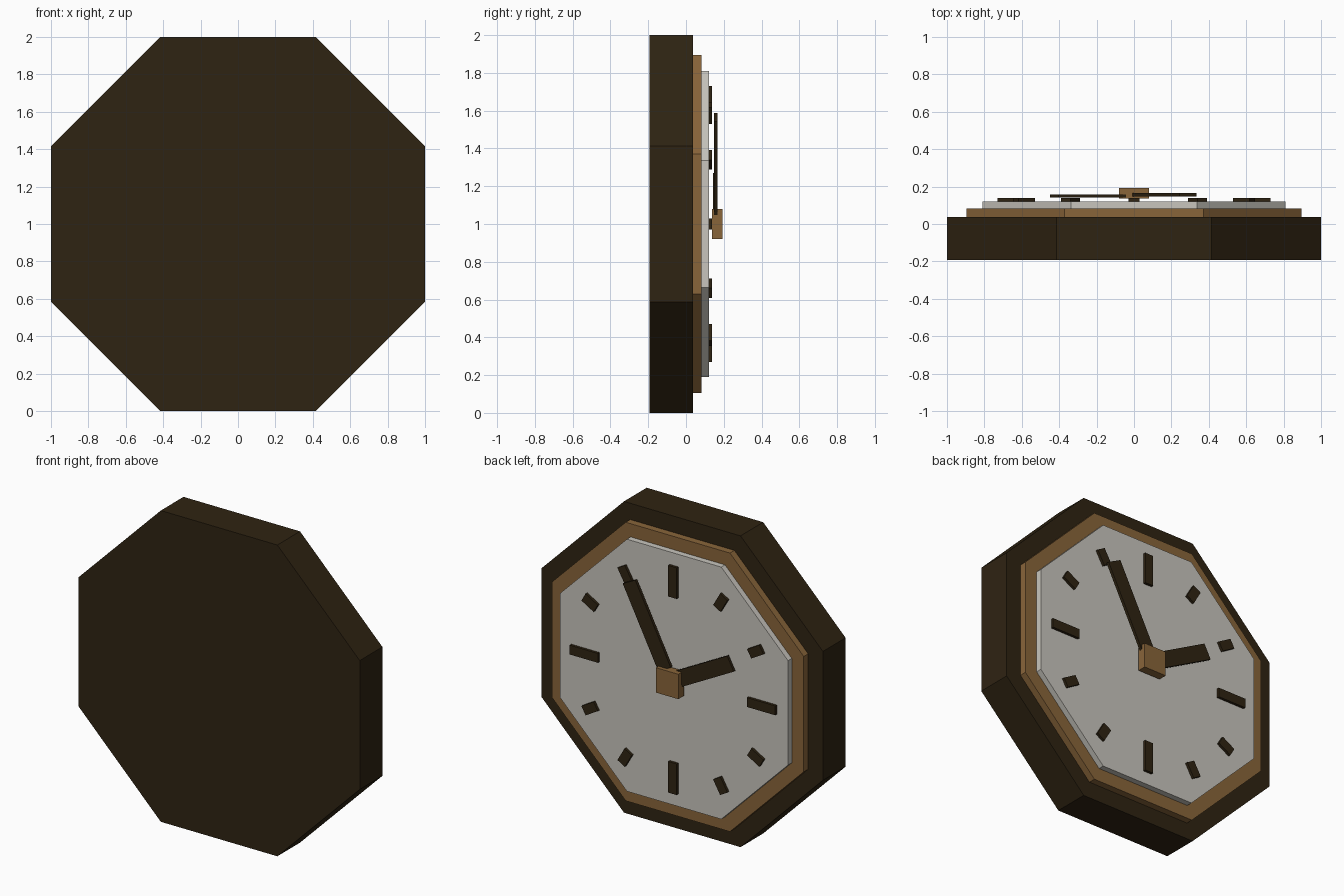
import bpy
import bmesh
from math import cos, pi, radians
from mathutils import Matrix

cube = bpy.data.objects.get("Cube")
if cube:
    bpy.data.objects.remove(cube, do_unlink=True)


def material(name, rgb):
    m = bpy.data.materials.new(name)
    m.use_nodes = True
    m.diffuse_color = (*rgb, 1)
    m.node_tree.nodes["Principled BSDF"].inputs["Base Color"].default_value = (*rgb, 1)
    return m


dark_wood = material("dark_wood", (0.028, 0.017, 0.006))
brass = material("brass", (0.25, 0.13, 0.042))
ivory = material("ivory", (0.58, 0.56, 0.51))


def add(name, bm, mat):
    mesh = bpy.data.meshes.new(name)
    bm.to_mesh(mesh)
    bm.free()
    mesh.materials.append(mat)
    obj = bpy.data.objects.new(name, mesh)
    obj.location.z = 1
    bpy.context.collection.objects.link(obj)


def octagon(name, apothem, y0, y1, mat):
    """Eight-sided slab lying between two depths."""
    bm = bmesh.new()
    r = apothem / cos(pi / 8)
    turn = Matrix.Rotation(pi / 2, 4, 'X') @ Matrix.Rotation(pi / 8, 4, 'Z')
    bmesh.ops.create_cone(bm, cap_ends=True, segments=8, radius1=r, radius2=r,
                          depth=y1 - y0,
                          matrix=Matrix.Translation((0, (y0 + y1) / 2, 0)) @ turn)
    add(name, bm, mat)


def bar(name, angle, r0, r1, width, y0, y1, mat):
    """Box running outward from the dial centre, angle measured from up to +x."""
    bm = bmesh.new()
    place = (Matrix.Rotation(radians(angle), 4, 'Y')
             @ Matrix.Translation((0, (y0 + y1) / 2, (r0 + r1) / 2))
             @ Matrix.Diagonal((width, y1 - y0, r1 - r0, 1)))
    bmesh.ops.create_cube(bm, size=1, matrix=place)
    add(name, bm, mat)


# Stepped case, trim ring and dial
octagon("case", 1.0, -0.192, 0.038, dark_wood)
octagon("trim_ring", 0.895, 0.038, 0.083, brass)
octagon("dial", 0.81, 0.083, 0.121, ivory)

# Hour marks, longer at the quarters
for i in range(12):
    inner = 0.53 if i % 3 == 0 else 0.63
    bar(f"hour_mark_{i + 1}", i * 30, inner, 0.73, 0.06, 0.121, 0.138, dark_wood)

# Hands and square hub
bar("hour_hand", -62, 0.07, 0.483, 0.1, 0.142, 0.158, dark_wood)
bar("minute_hand", 27, 0.08, 0.635, 0.1, 0.148, 0.167, dark_wood)
bar("hub", 0, -0.08, 0.08, 0.16, 0.137, 0.192, brass)
